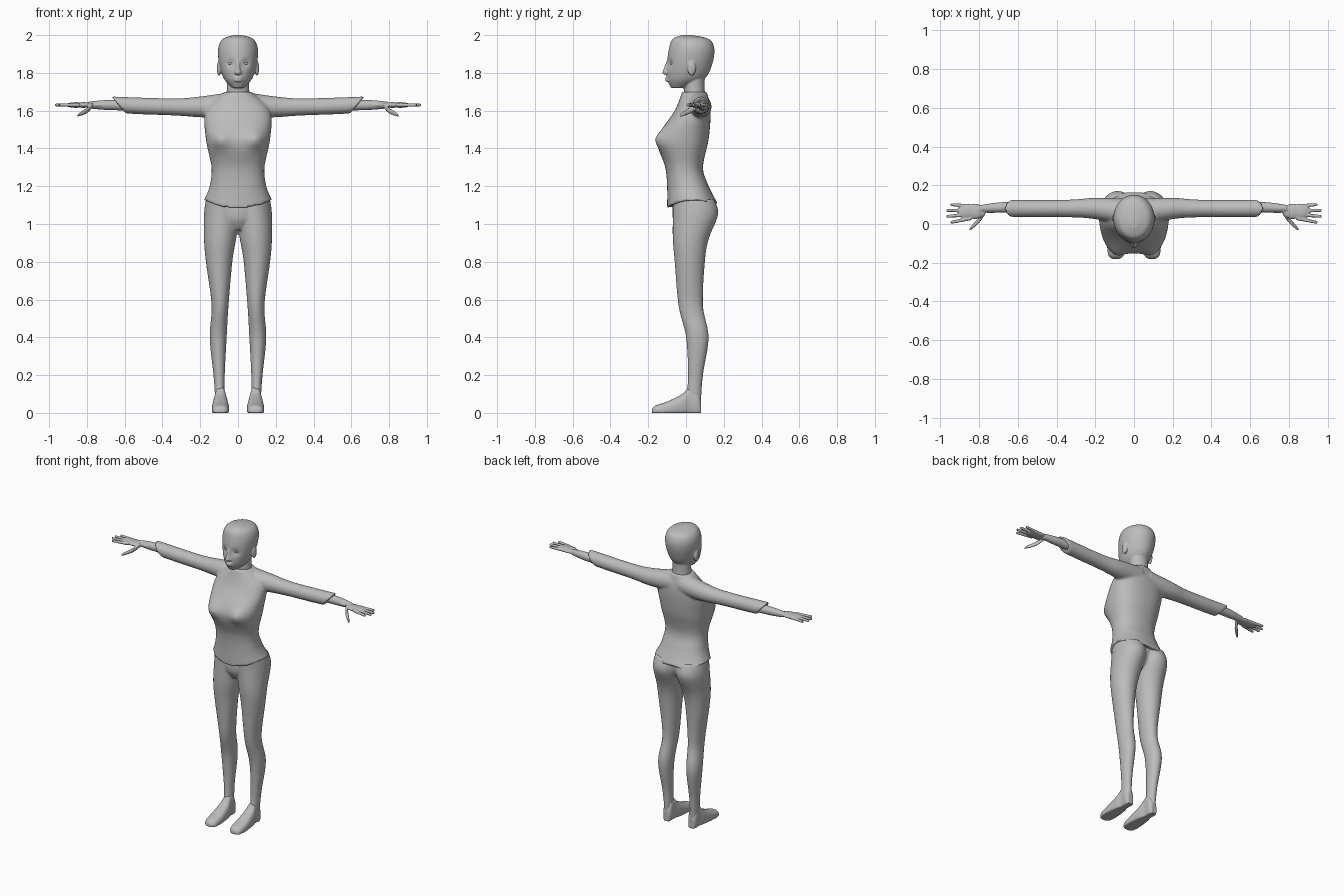
import bpy, bmesh
from math import cos, sin, tau, exp, copysign
from mathutils import Matrix

cube = bpy.data.objects.get("Cube")
if cube:
    bpy.data.objects.remove(cube, do_unlink=True)

grey = bpy.data.materials.new("plain grey")
grey.use_nodes = True
colour = (0.5, 0.5, 0.5, 1)
grey.diffuse_color = colour
grey.node_tree.nodes["Principled BSDF"].inputs["Base Color"].default_value = colour

ARM_HEIGHT = 1.63


# Axis orders: how (along, side, depth) maps to x, y, z
def upward(along, side, depth):
    return (side, depth, along)


def outward(along, side, depth):
    return (along, side, depth)


def forward(along, side, depth):
    return (side, along, depth)


def spline(rows, steps):
    """Smooth curve through the given rows of numbers."""
    curve = []
    for i, (start, end) in enumerate(zip(rows, rows[1:])):
        before = rows[max(i - 1, 0)]
        after = rows[min(i + 2, len(rows) - 1)]
        for step in range(steps):
            u = step / steps
            ease = u * u * (3 - 2 * u)
            leave, arrive = u * (1 - u) ** 2 / 2, u * u * (u - 1) / 2
            curve.append([q + (r - q) * ease + (r - p) * leave + (s - q) * arrive
                          for p, q, r, s in zip(before, start, end, after)])
    return curve + [rows[-1]]


def loft(bm, axes, rows, sides=48, power=2.0, steps=6):
    """Skin rounded sections; each row is along, side min/max, depth min/max."""
    rings = []
    for along, left, right, near, far in spline(rows, steps):
        ring = []
        for k in range(sides):
            angle = tau * k / sides
            c, s = (copysign(abs(v) ** (2 / power), v) for v in (cos(angle), sin(angle)))
            side = (left + right + (right - left) * c) / 2
            depth = (near + far + (far - near) * s) / 2
            ring.append(bm.verts.new(axes(along, side, depth)))
        rings.append(ring)
    for low, high in zip(rings, rings[1:]):
        for k in range(sides):
            bm.faces.new((low[k - 1], low[k], high[k], high[k - 1]))
    bm.faces.new(rings[0])
    bm.faces.new(rings[-1])
    return [vert for ring in rings for vert in ring]


def centred(bm, rows, **options):
    """Upright loft on the midline; each row is height, half width, front, back."""
    rows = [(height, -half, half, front, back) for height, half, front, back in rows]
    return loft(bm, upward, rows, **options)


def tube(bm, path, **options):
    """Round limb running outward; each row is x, y, z, radius."""
    rows = [(x, y - r, y + r, z - r, z + r) for x, y, z, r in path]
    return loft(bm, outward, rows, **options)


def ball(bm, centre, size):
    bmesh.ops.create_uvsphere(bm, u_segments=20, v_segments=12, radius=1,
                              matrix=Matrix.LocRotScale(centre, None, size))


def swell(verts, side, height, spread, amount):
    """Push a mirrored pair of round spots on the front in or out."""
    for vert in verts:
        x, y, z = vert.co
        if y < 0:
            distance = ((abs(x) - side) ** 2 + (z - height) ** 2) / spread ** 2
            vert.co.y -= amount * exp(-distance)


def finish(name, bm, voxel=None):
    """Mirror the part, fuse its pieces and smooth the joins."""
    bmesh.ops.recalc_face_normals(bm, faces=bm.faces)
    mesh = bpy.data.meshes.new(name)
    bm.to_mesh(mesh)
    bm.free()
    mesh.materials.append(grey)
    mesh.shade_smooth()
    part = bpy.data.objects.new(name, mesh)
    bpy.context.collection.objects.link(part)
    part.modifiers.new("Mirror", 'MIRROR').use_mirror_merge = False
    if voxel:
        fuse = part.modifiers.new("Fuse", 'REMESH')
        fuse.mode = 'VOXEL'
        fuse.voxel_size = voxel
        fuse.use_smooth_shade = True
        soften = part.modifiers.new("Soften", 'SMOOTH')
        soften.iterations = 3


# Shirt: torso with bust and curved hem, plus slanted sleeves
bm = bmesh.new()
torso = centred(bm, [(1.08, .18, -.1, .17), (1.2, .15, -.1, .12), (1.3, .14, -.11, .09),
                     (1.45, .17, -.15, .12), (1.6, .17, -.06, .13), (1.7, .07, -.02, .11)],
                power=2.3)
swell(torso, side=.1, height=1.45, spread=.05, amount=.03)
for vert in torso:
    hem = max(0, (1.2 - vert.co.z) / .12)
    vert.co.z += hem * max(1.5 * vert.co.x ** 2, vert.co.y * .15)
sleeve = tube(bm, [(.03, .06, ARM_HEIGHT, .07), (.2, .08, ARM_HEIGHT - .01, .055),
                   (.35, .08, ARM_HEIGHT - .01, .045), (.67, .08, ARM_HEIGHT, .045)])
for vert in sleeve:
    cuff = max(0, (vert.co.x - .5) * 5)
    vert.co.x -= cuff * (ARM_HEIGHT + .045 - vert.co.z)
finish("shirt", bm, voxel=.008)

# Trousers: legs joined by a pelvis
bm = bmesh.new()
loft(bm, upward, [(.06, .07, .12, 0, .08), (.2, .07, .13, .01, .09), (.4, .06, .15, 0, .12),
                  (.57, .05, .14, -.04, .09), (.8, .03, .17, -.06, .1),
                  (.92, .01, .18, -.07, .12), (1.05, -.01, .18, -.07, .17),
                  (1.13, -.01, .17, -.07, .15)])
centred(bm, [(.97, .04, -.04, .05), (1.03, .12, -.07, .12), (1.12, .16, -.07, .14)])
finish("trousers", bm, voxel=.008)

# Feet with flat soles; each row is y, half width, top
bm = bmesh.new()
middle, sole = .093, -.02
outline = [(.08, .02, .07), (.06, .03, .13), (.02, .03, .14), (-.02, .04, .1),
           (-.1, .046, .06), (-.16, .04, .04), (-.18, .02, .02)]
foot = loft(bm, forward, [(y, middle - half, middle + half, sole, top)
                          for y, half, top in outline], power=2.4)
for vert in foot:
    vert.co.z = max(vert.co.z, 0)
finish("feet", bm, voxel=.005)

# Forearms and hands
bm = bmesh.new()
tube(bm, [(.55, .09, ARM_HEIGHT, .03), (.7, .085, ARM_HEIGHT, .026),
          (.79, .08, ARM_HEIGHT, .018)])
for edge, x in ((.06, .74), (.03, .82), (.03, .86)):
    ball(bm, (x, (edge + .1) / 2, ARM_HEIGHT), (.05, (.11 - edge) / 2, .015))
for finger in range(4):
    base, tip = .03 + .02 * finger, .01 + .03 * finger
    reach = .97 - .01 * (finger - 1.5) ** 2
    tube(bm, [(.84, base, ARM_HEIGHT, .011), (reach - .01, tip, ARM_HEIGHT, .008),
              (reach, tip, ARM_HEIGHT, .004)], sides=12)
tube(bm, [(.77, .06, ARM_HEIGHT, .014), (.8, .02, 1.6, .015), (.84, -.02, 1.58, .01),
          (.85, -.03, 1.57, .004)], sides=12)
finish("hands", bm, voxel=.004)

# Head: skull with eye hollows, neck, nose, lips and ears
bm = bmesh.new()
skull = centred(bm, [(1.72, .03, -.08, 0), (1.77, .075, -.1, .1), (1.85, .1, -.1, .14),
                     (1.93, .105, -.09, .15), (1.98, .08, -.07, .12), (2, .02, -.02, .03)])
swell(skull, side=.04, height=1.85, spread=.02, amount=-.012)
centred(bm, [(1.62, .07, .02, .12), (1.7, .06, -.01, .1), (1.8, .06, 0, .1)])
inside = -.07
centred(bm, [(1.79, .01, -.11, inside), (1.8, .02, -.125, inside),
             (1.83, .012, -.115, inside), (1.87, .01, -.1, inside)])
for height in (1.76, 1.773):
    ball(bm, (0, -.09, height), (.026, .02, .008))
ball(bm, (.1, .03, 1.825), (.012, .022, .04))
finish("head", bm, voxel=.0045)

# Eyes set into the hollows
bm = bmesh.new()
ball(bm, (.04, -.07, 1.85), (.015, .014, .008))
finish("eyes", bm)
